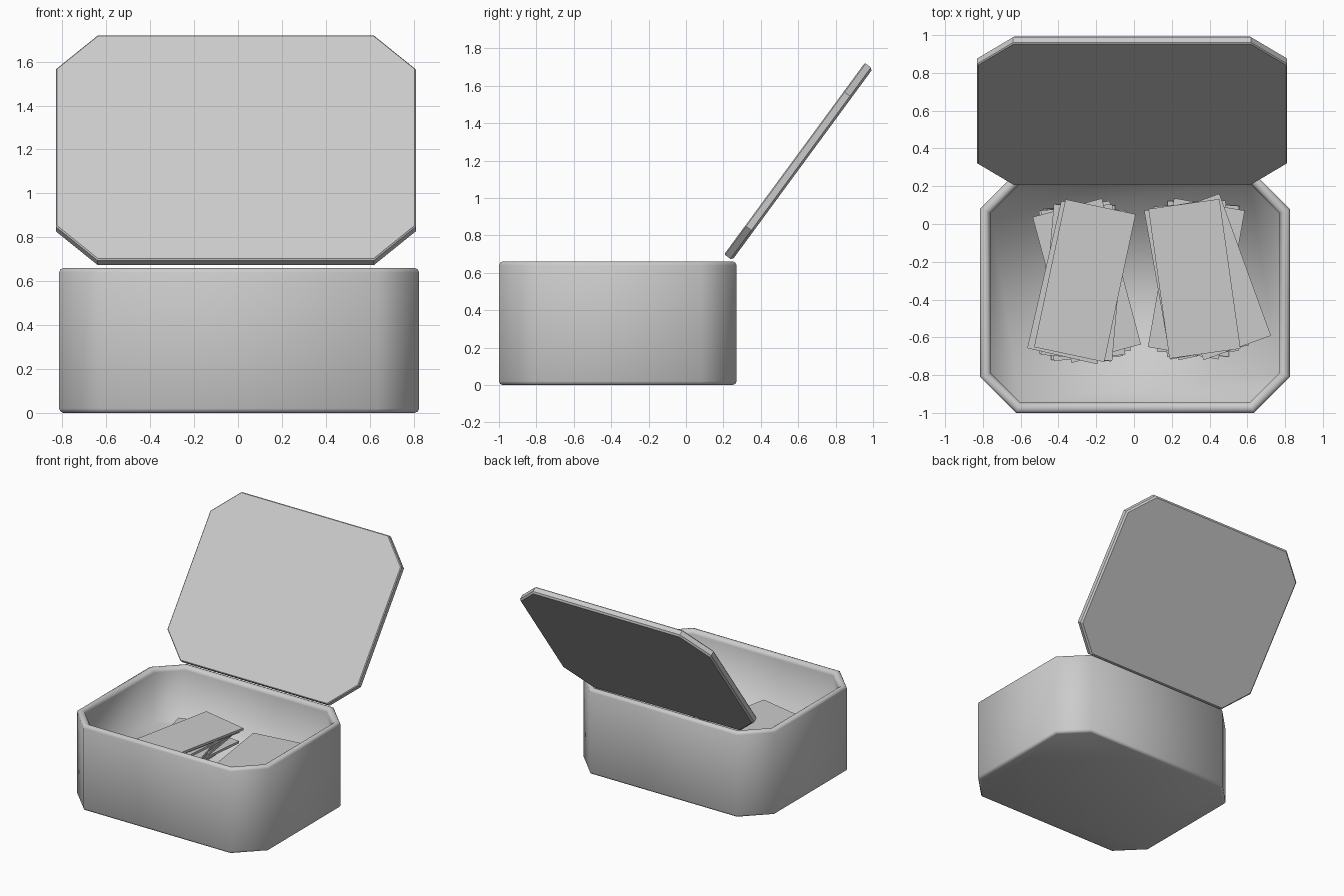
import bpy, bmesh
from math import radians, cos, sin
from mathutils import Matrix

if "Cube" in bpy.data.objects:
    bpy.data.objects.remove(bpy.data.objects["Cube"])


def octagon(hx, hy, c, inset):
    """Rectangle outline with cut corners, shrunk evenly by inset."""
    x, y, c = hx - inset, hy - inset, c - 0.586 * inset
    return [(x - c, -y), (x, -y + c), (x, y - c), (x - c, y),
            (-x + c, y), (-x, y - c), (-x, -y + c), (-x + c, -y)]


def loft(name, profile, hx, hy, c, matrix, angle):
    """Stack octagon rings along (inset, z) profile and cap both ends."""
    bm = bmesh.new()
    rings = [[bm.verts.new((x, y, z)) for x, y in octagon(hx, hy, c, d)]
             for d, z in profile]
    for a, b in zip(rings, rings[1:]):
        for i in range(8):
            j = (i + 1) % 8
            bm.faces.new((a[i], a[j], b[j], b[i]))
    bm.faces.new(rings[0][::-1])
    bm.faces.new(rings[-1])
    bm.transform(matrix)
    return finish(name, bm, angle)


def finish(name, bm, angle=None):
    bmesh.ops.recalc_face_normals(bm, faces=bm.faces)
    me = bpy.data.meshes.new(name)
    bm.to_mesh(me)
    bm.free()
    ob = bpy.data.objects.new(name, me)
    bpy.context.collection.objects.link(ob)
    if angle:
        bpy.ops.object.select_all(action='DESELECT')
        ob.select_set(True)
        bpy.context.view_layer.objects.active = ob
        bpy.ops.object.shade_smooth_by_angle(angle=radians(angle))
    return ob


FLOOR = 0.25

# Open box: outer wall, rounded rim, inner wall and floor
box_profile = [(0.02, 0), (0.006, 0.006), (0, 0.02), (0, 0.64), (0.006, 0.654),
               (0.02, 0.66), (0.035, 0.66), (0.05, 0.648), (0.055, 0.63),
               (0.055, FLOOR)]
loft("box", box_profile, 0.82, 0.635, 0.19,
     Matrix.Translation((0.005, -0.365, 0)), 95)

# Lid: thin plate, tilted open behind the box
lid_profile = [(0.012, -0.053), (0, -0.041), (0, -0.006), (0.006, 0)]
loft("lid", lid_profile, 0.82, 0.635, 0.19,
     Matrix.Translation((-0.01, 0.58, 1.21)) @ Matrix.Rotation(radians(53.7), 4, 'X'), 30)


def card_stack(name, cards, thickness):
    """Flat cards laid on each other: (x, y, angle) from bottom to top."""
    for i, (x, y, a) in enumerate(cards):
        bm = bmesh.new()
        z = FLOOR + (i + 0.5) * thickness
        bmesh.ops.create_cube(bm, size=1, matrix=Matrix.Translation((x, y, z))
                              @ Matrix.Rotation(radians(a), 4, 'Z')
                              @ Matrix.Diagonal((0.38, 0.8, thickness * 0.9, 1)))
        finish(f"{name}_{i + 1}", bm)


# Two fanned stacks of cards
card_stack("left_card", [(-0.27, -0.31, 3), (-0.27, -0.31, -6), (-0.26, -0.30, 8),
                         (-0.27, -0.31, 5), (-0.25, -0.30, 15), (-0.27, -0.31, -5),
                         (-0.29, -0.31, -13), (-0.26, -0.30, -12)], 0.02)
card_stack("right_card", [(0.34, -0.29, -4), (0.33, -0.29, 5), (0.34, -0.29, 12),
                          (0.33, -0.29, -10), (0.31, -0.29, 10), (0.41, -0.28, 20),
                          (0.32, -0.29, 8)], 0.0186)
